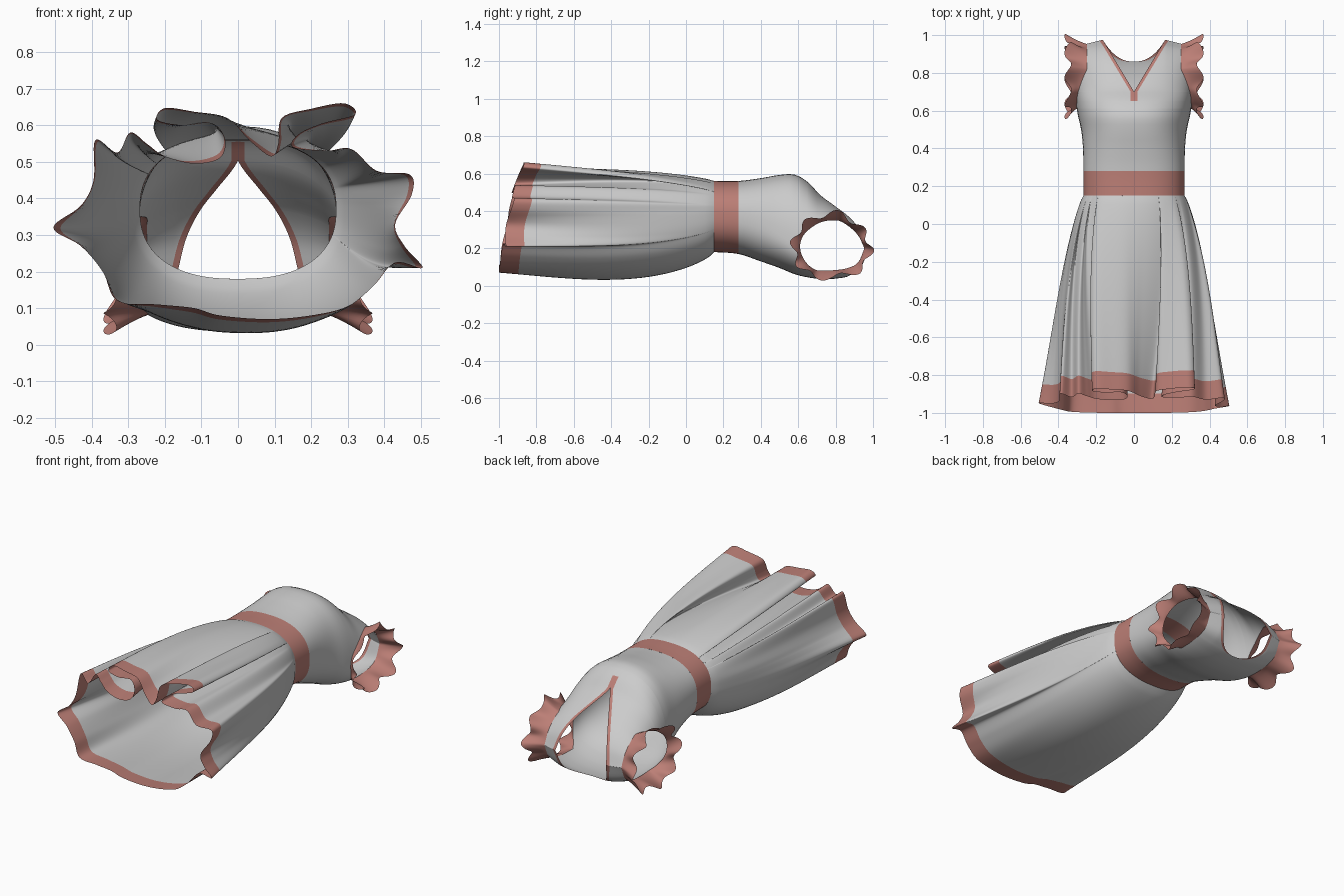
import bpy, bmesh, math
from math import sin, cos, pi
from mathutils import Vector

if "Cube" in bpy.data.objects:
    bpy.data.objects.remove(bpy.data.objects["Cube"])

N = 2.4  # superellipse exponent of the body cross-section
trim = bpy.data.materials.new("trim_red")
trim.diffuse_color = (0.50, 0.21, 0.18, 1)
trim.use_nodes = True
trim.node_tree.nodes["Principled BSDF"].inputs["Base Color"].default_value = trim.diffuse_color
cloth = bpy.data.materials.new("cloth_grey")
cloth.diffuse_color = (0.6, 0.6, 0.6, 1)
cloth.use_nodes = True
cloth.node_tree.nodes["Principled BSDF"].inputs["Base Color"].default_value = cloth.diffuse_color

# Torso profile along y: y, half width, front z, back z, z of the side seam
PROFILE = [(.15, .268, .56, .18, .37), (.28, .268, .56, .17, .365), (.40, .270, .575, .13, .33),
           (.50, .28, .592, .095, .27), (.58, .298, .594, .062, .22), (.65, .308, .555, .045, .2),
           (.72, .315, .483, .036, .2), (.80, .318, .425, .038, .2), (.88, .32, .365, .055, .2),
           (.94, .32, .29, .10, .2), (.975, .32, .2, .2, .2)]


def profile(y):
    """Smooth (Hermite) interpolation of the torso profile."""
    k = 0
    while k < len(PROFILE) - 2 and y > PROFILE[k + 1][0]:
        k += 1
    a, b = PROFILE[k], PROFILE[k + 1]
    p, q = PROFILE[max(k - 1, 0)], PROFILE[min(k + 2, len(PROFILE) - 1)]
    h = b[0] - a[0]
    t = (y - a[0]) / h
    out = []
    for i in range(1, 5):
        ma = (b[i] - p[i]) / (b[0] - p[0]) * h
        mb = (q[i] - a[i]) / (q[0] - a[0]) * h
        out.append((2*t**3 - 3*t*t + 1) * a[i] + (t**3 - 2*t*t + t) * ma
                   + (3*t*t - 2*t**3) * b[i] + (t**3 - t*t) * mb)
    return out


def section(y, phi):
    """Point on the torso; phi 0 = side, +90 deg = front, -90 deg = back."""
    w, top, bot, zc = profile(y)
    c, s = cos(phi), sin(phi)
    x = math.copysign(w * abs(c) ** (2 / N), c)
    z = zc + (top - zc if s > 0 else bot - zc) * abs(s) ** (2 / N)
    slope = .25 * max(0, abs(x) - .165) * max(0, (y - .6) / .375) ** 2
    return Vector((x, y - slope, z))


def make(name, grids, closed=False, mirror=False):
    """Mesh from grids of points; each grid is (rows, function(row, col) -> is trim)."""
    bm = bmesh.new()
    for rows, is_trim in grids:
        vs = [[bm.verts.new(p) for p in r] for r in rows]
        n = len(rows[0])
        for i in range(len(rows) - 1):
            for j in range(n if closed else n - 1):
                k = (j + 1) % n
                f = bm.faces.new((vs[i][j], vs[i][k], vs[i + 1][k], vs[i + 1][j]))
                f.smooth = True
                f.material_index = int(is_trim(i, j))
    if mirror:
        bmesh.ops.remove_doubles(bm, verts=bm.verts[:], dist=.0004)
    bmesh.ops.recalc_face_normals(bm, faces=bm.faces[:])
    me = bpy.data.meshes.new(name)
    bm.to_mesh(me)
    bm.free()
    me.materials.append(cloth)
    me.materials.append(trim)
    ob = bpy.data.objects.new(name, me)
    bpy.context.collection.objects.link(ob)
    if mirror:
        mod = ob.modifiers.new("mirror", 'MIRROR')
        mod.merge_threshold = .0005
    return ob


# Bodice: front and back half panels bounded by neckline and armhole, mirrored
ARM_Y, ARM_R = .7925, .1825


def neck_x(y, side):
    if side > 0:
        return .165 * max(0, (y - .70) / .275)
    return .165 * max(0, (y - .86) / .115) ** .42


def arm_phi(y, side):
    d = 1 - ((y - ARM_Y) / ARM_R) ** 2
    if y <= ARM_Y - ARM_R:
        return 0
    w, top, bot, zc = profile(y)
    h = max(abs((top if side > 0 else bot) - zc), 1e-5)
    s = min((.15 if side > 0 else .135) * math.sqrt(max(d, 0)) / h, .72)
    if y > .974:
        s = .72
    return math.asin(s ** (N / 2))


def neck_phi(y, x):
    return math.acos(min(1, x / profile(y)[0]) ** (N / 2))


ys = [.28 + .33 * i / 12 for i in range(12)]
ys += [ARM_Y - ARM_R * cos(pi * i / 36) for i in range(37)]
ys = sorted(ys + [.65, .70, .86, .861, .864, .868])
COLS = 16
panels = []
for side in (1, -1):
    rows = []
    for y in ys:
        x0 = neck_x(y, side)
        a, b, c = neck_phi(y, x0), neck_phi(y, x0 + .018), arm_phi(y, side)
        row = [section(y, side * a)]
        row += [section(y, side * (b + (c - b) * j / COLS)) for j in range(COLS + 1)]
        row[0].x = x0
        rows.append(row)
    start = .649 if side > 0 else .859
    panels.append((rows, lambda i, j, s=start: j == 0 and ys[i] >= s))
make("bodice", panels, mirror=True)

# Armhole ruffle: wavy strip flaring out from the armhole edge
arm_ys = [ARM_Y - ARM_R * cos(pi * i / 60) for i in range(61)]
edge = [section(y, arm_phi(y, 1)) for y in arm_ys]
edge += [section(y, -arm_phi(y, -1)) for y in reversed(arm_ys[1:-1])]
lens = [0]
for i, p in enumerate(edge):
    lens.append(lens[-1] + (edge[(i + 1) % len(edge)] - p).length)
M, rim, k = 144, [], 0
for m in range(M):
    d = lens[-1] * m / M
    while lens[k + 1] < d:
        k += 1
    rim.append(edge[k].lerp(edge[(k + 1) % len(edge)], (d - lens[k]) / (lens[k + 1] - lens[k])))
rows = []
for r in range(7):
    t = r / 6
    row = []
    for m, p in enumerate(rim):
        a = 2 * pi * m / M
        rad = Vector((0, p.y - ARM_Y + .01, p.z - .2)).normalized()
        wave = sin(8 * a + .8 * sin(2 * a) + .5)
        out = Vector((.350 - p.x + .018 * sin(8 * a + 1.7), 0, 0)) * t
        row.append(p + out + rad * (.038 * t ** 1.3 + .018 * wave * t))
    rows.append(row)
make("armhole_ruffle", [(rows, lambda i, j: True)], closed=True, mirror=True)

# Waistband
rows = [[section(.15 + .13 * i / 4, 2 * pi * j / 96) for j in range(96)] for i in range(5)]
make("waistband", [(rows, lambda i, j: True)], closed=True)

# Skirt: loft from the waist to a pleated hem outline (x, z)
HEM = [(.505, .21), (.43, .225), (.37, .16), (.30, .105), (.20, .08), (.08, .07), (-.05, .08),
       (-.12, .10), (-.22, .11), (-.33, .12), (-.37, .20), (-.43, .27), (-.505, .32), (-.43, .38),
       (-.395, .45), (-.39, .56), (-.33, .525), (-.295, .58), (-.25, .55), (-.20, .515),
       (-.12, .495), (-.05, .51), (-.035, .56), (-.07, .605), (-.15, .60), (-.22, .615),
       (-.20, .647), (-.12, .637), (-.03, .62), (.03, .56), (.09, .515), (.11, .55), (.12, .62),
       (.20, .645), (.29, .66), (.32, .63), (.23, .605), (.165, .575), (.15, .54), (.24, .53),
       (.31, .535), (.38, .475), (.47, .465), (.475, .41), (.43, .33), (.455, .27)]
SUB, hem = 7, []
for i in range(len(HEM)):
    p0, p1, p2, p3 = (Vector(HEM[(i + d) % len(HEM)]) for d in (-1, 0, 1, 2))
    for s in range(SUB):
        t = s / SUB
        hem.append(.5 * (2*p1 + (p2 - p0)*t + (2*p0 - 5*p1 + 4*p2 - p3)*t*t
                         + (3*p1 - p0 - 3*p2 + p3)*t**3))
# Softened outline, used higher up so that side and back ripples fade out
WIN = 16
soft = [sum((hem[(i + d) % len(hem)] for d in range(-WIN, WIN + 1)), Vector((0, 0))) / (2*WIN + 1)
        for i in range(len(hem))]
ROWS = 42
ts = [i / ROWS * .91 for i in range(ROWS)] + [.91, .93, .955, .98, 1]
rows = []
for t in ts:
    row = []
    bulge = sin(pi * t ** .7)
    for h, g in zip(hem, soft):
        fade = min(1, max(0, (.50 - h.y) / .1)) * (1 - t)
        x, z = h.lerp(g, fade)
        a = math.atan2(h.y - .36, h.x)
        top = section(.15, a)
        y_end = -1 + .13 * min(1, max(0, (h.y - .1) / .55)) ** 2 + .03 * (h.x / .5) ** 4
        e = 1 if a > 0 else .6
        bx = math.copysign(abs(cos(a)) ** e, cos(a)) * bulge * .042
        bz = math.copysign(abs(sin(a)) ** e, sin(a)) * bulge * (.03 if a > 0 else .105)
        row.append(Vector((top.x + (x - top.x) * t + bx, .15 + (y_end - .15) * t,
                           top.z + (z - top.z) * t + bz)))
    rows.append(row)
make("skirt", [(rows, lambda i, j: ts[i] >= .91)], closed=True)
